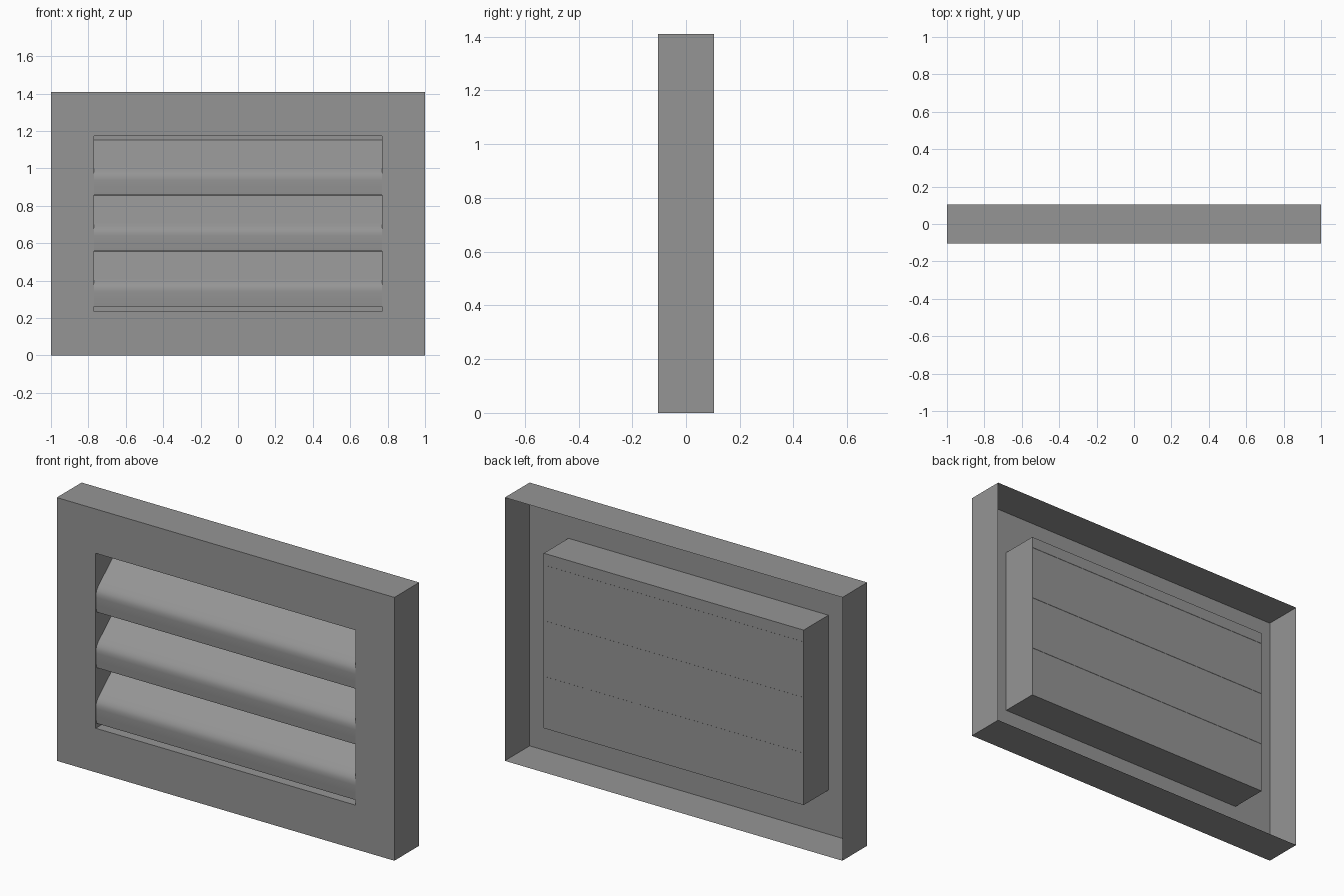
import bpy, bmesh

cube = bpy.data.objects.get("Cube")
if cube:
    bpy.data.objects.remove(cube, do_unlink=True)

grey = bpy.data.materials.new("painted_grey")
grey.use_nodes = True
COLOUR = (0.3, 0.3, 0.3, 1)
grey.diffuse_color = COLOUR
grey.node_tree.nodes["Principled BSDF"].inputs["Base Color"].default_value = COLOUR

FRONT, BACK = -0.105, 0.105
OUTER = (1.0, 0.0, 1.41)       # half width, bottom, top
OPENING = (0.77, 0.236, 1.173)


def finish(bm, name):
    mesh = bpy.data.meshes.new(name)
    bm.to_mesh(mesh)
    bm.free()
    mesh.materials.append(grey)
    obj = bpy.data.objects.new(name, mesh)
    bpy.context.collection.objects.link(obj)
    return obj


def rectangle(bm, size, y):
    w, low, high = size
    return [bm.verts.new((x, y, z)) for x, z in ((-w, low), (w, low), (w, high), (-w, high))]


def sheet(name, rings, close=False):
    """Folded sheet through a series of rectangles, optionally closed at the end."""
    bm = bmesh.new()
    loops = [rectangle(bm, size, y) for size, y in rings]
    for a, b in zip(loops, loops[1:]):
        for i in range(4):
            j = (i + 1) % 4
            bm.faces.new((a[i], a[j], b[j], b[i]))
    if close:
        bm.faces.new(loops[-1])
    return finish(bm, name)


# Outer rim and face plate, open at the back
sheet("outer_frame", [(OUTER, BACK), (OUTER, FRONT), (OPENING, FRONT)])

# Duct behind the opening, closed by a back panel
sheet("duct_box", [(OPENING, FRONT), (OPENING, BACK - 0.001)], close=True)

# Slat section: rounded nose sloping up to the back, as (y, z) above the lower lip
SECTION = [(-0.1, 0), (-0.103, 0.04), (-0.105, 0.08), (-0.104, 0.098), (-0.098, 0.115),
           (-0.085, 0.132), (-0.06, 0.154), (0.03, 0.231), (BACK, 0.297),
           (BACK, 0.254), (-0.04, 0.128), (-0.065, 0.1), (-0.072, 0.08), (-0.07, 0)]


def slat(name, base):
    bm = bmesh.new()
    w = OPENING[0] - 0.001
    ends = [[bm.verts.new((x, y, base + z)) for y, z in SECTION] for x in (-w, w)]
    for end in ends:
        bm.faces.new(end)
    for i in range(len(SECTION)):
        j = (i + 1) % len(SECTION)
        bm.faces.new((ends[0][i], ends[0][j], ends[1][j], ends[1][i]))
    bmesh.ops.recalc_face_normals(bm, faces=bm.faces)
    obj = finish(bm, name)
    bpy.ops.object.select_all(action="DESELECT")
    obj.select_set(True)
    bpy.context.view_layer.objects.active = obj
    bpy.ops.object.shade_smooth_by_angle(angle=0.7)


# Three overlapping louvre slats
for n, name in enumerate(("lower_slat", "middle_slat", "upper_slat")):
    slat(name, 0.261 + n * 0.298)
